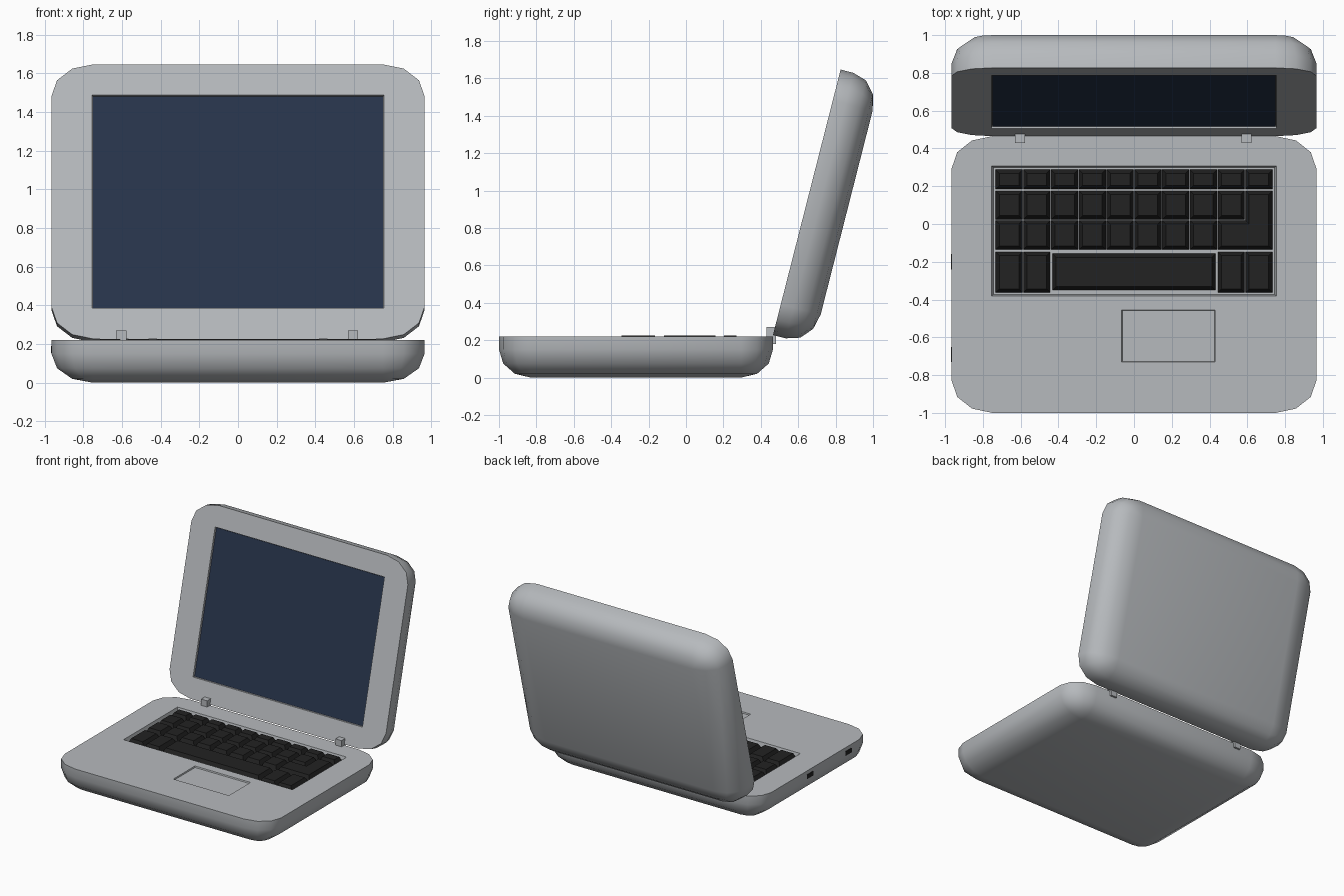
import bpy, bmesh, math
from mathutils import Matrix, Vector

if "Cube" in bpy.data.objects:
    bpy.data.objects.remove(bpy.data.objects["Cube"])


def material(name, rgb):
    m = bpy.data.materials.new(name)
    m.diffuse_color = (*rgb, 1)
    m.use_nodes = True
    m.node_tree.nodes["Principled BSDF"].inputs["Base Color"].default_value = m.diffuse_color
    return m


GREY = material("body grey", (0.47, 0.49, 0.51))
BLACK = material("key black", (0.016, 0.016, 0.016))
NAVY = material("screen navy", (0.02, 0.034, 0.07))


def finish(name, bm, mat, matrix=Matrix()):
    bmesh.ops.recalc_face_normals(bm, faces=bm.faces[:])
    me = bpy.data.meshes.new(name)
    bm.to_mesh(me)
    bm.free()
    me.materials.append(mat)
    ob = bpy.data.objects.new(name, me)
    bpy.context.collection.objects.link(ob)
    ob.matrix_world = matrix
    return ob


def rect(x0, x1, y0, y1):
    return [(x0, y0), (x1, y0), (x1, y1), (x0, y1)]


def prism(bm, outline, z0, z1, inset=0.0):
    """Right-angled outline (counter-clockwise) raised from z0 to z1, top drawn in by inset."""
    pts = [Vector(p) for p in outline]
    n = len(pts)
    low, high = [], []
    for i, p in enumerate(pts):
        a = (p - pts[i - 1]).normalized()
        b = (pts[(i + 1) % n] - p).normalized()
        q = p - inset * Vector((a.y + b.y, -a.x - b.x))
        low.append(bm.verts.new((p.x, p.y, z0)))
        high.append(bm.verts.new((q.x, q.y, z1)))
    bm.faces.new(low[::-1])
    bm.faces.new(high)
    for i in range(n):
        j = (i + 1) % n
        bm.faces.new((low[i], low[j], high[j], high[i]))


def block(name, outline, z0, z1, mat, inset=0.0, matrix=Matrix()):
    bm = bmesh.new()
    prism(bm, outline, z0, z1, inset)
    return finish(name, bm, mat, matrix)


def shell(name, matrix):
    """Half clamshell: flat rim at z = 0.22, rounded corners and underside."""
    bm = bmesh.new()
    levels = [(0.22, 1.0)]
    for k in range(4):
        a = math.radians(30 * k)
        levels.append((0.15 - 0.15 * math.sin(a), max(math.cos(a), 0.0)))
    rings = []
    for z, s in levels:
        ring = []
        for c, (sx, sy) in enumerate([(1, 1), (-1, 1), (-1, -1), (1, -1)]):
            for k in range(4):
                a = math.radians(90 * c + 30 * k)
                ring.append(bm.verts.new((sx * 0.75 + 0.215 * s * math.cos(a),
                                          sy * 0.5625 + 0.17 * s * math.sin(a), z)))
        rings.append(ring)
    bm.faces.new(rings[0])
    bm.faces.new(rings[-1][::-1])
    for r, q in zip(rings, rings[1:]):
        for i in range(16):
            j = (i + 1) % 16
            bm.faces.new((r[i], q[i], q[j], r[j]))
    bmesh.ops.remove_doubles(bm, verts=bm.verts[:], dist=1e-4)
    return finish(name, bm, GREY, matrix)


def recess(ob, outline, floor, slope, matrix=Matrix()):
    cutter = block("recess_cutter", outline, floor, 0.26, GREY, -slope, matrix)
    mod = ob.modifiers.new("recess", 'BOOLEAN')
    mod.operation, mod.solver, mod.object = 'DIFFERENCE', 'EXACT', cutter
    bpy.context.view_layer.objects.active = ob
    bpy.ops.object.modifier_apply(modifier=mod.name)
    bpy.data.objects.remove(cutter)


def smooth(ob):
    bpy.ops.object.select_all(action='DESELECT')
    ob.select_set(True)
    bpy.context.view_layer.objects.active = ob
    bpy.ops.object.shade_smooth_by_angle(angle=math.radians(40))


# Base with keyboard well and touchpad
base = shell("base", Matrix.Translation((0, -0.2675, 0)))
bpy.context.view_layer.update()
recess(base, rect(-0.745, 0.745, -0.373, 0.298), 0.185, 0.018)
recess(base, rect(-0.062, 0.427, -0.727, -0.458), 0.21, 0.015)
smooth(base)

# Lid leaning back from the hinge, with sunken screen
lean = (Matrix.Translation((0, 0.465, 0.227))
        @ Matrix.Rotation(math.radians(75.7), 4, 'X')
        @ Matrix.Translation((0, 0.7325, -0.22)))
lid = shell("lid", lean)
bpy.context.view_layer.update()
recess(lid, rect(-0.752, 0.752, -0.566, 0.566), 0.205, 0.01, lean)
smooth(lid)
block("screen", rect(-0.75, 0.75, -0.564, 0.564), 0.204, 0.209, NAVY, 0, lean)

# Keys: ten columns, three upper rows, an L-shaped enter key and a bottom row
G, W = 0.002, 0.147


def col(i):
    return -0.735 + W * i


keys = bmesh.new()


def key(x0, x1, y0, y1):
    prism(keys, rect(x0 + G, x1 - G, y0 + G, y1 - G), 0.184, 0.226, 0.02)


for y0, y1, count in [(0.183, 0.29, 10), (0.022, 0.178, 9), (-0.138, 0.022, 8)]:
    for i in range(count):
        key(col(i), col(i + 1), y0, y1)
for i in (0, 1, 8, 9):
    key(col(i), col(i + 1), -0.365, -0.145)
key(col(2) + 0.006, col(8) - 0.006, -0.353, -0.155)
prism(keys, [(col(8) + G, -0.136), (col(10) - G, -0.136), (col(10) - G, 0.176),
             (col(9) + G, 0.176), (col(9) + G, 0.02), (col(8) + G, 0.02)],
      0.184, 0.226, 0.02)
finish("keys", keys, BLACK)

# Hinges
for side, x in (("left", -0.603), ("right", 0.595)):
    block(side + "_hinge", rect(x - 0.027, x + 0.027, 0.43, 0.48), 0.18, 0.27, GREY)

# Side ports
for label, y in (("rear", -0.2), ("front", -0.69)):
    block(label + "_port", rect(-0.968, -0.961, y - 0.04, y + 0.04), 0.155, 0.19, BLACK)
